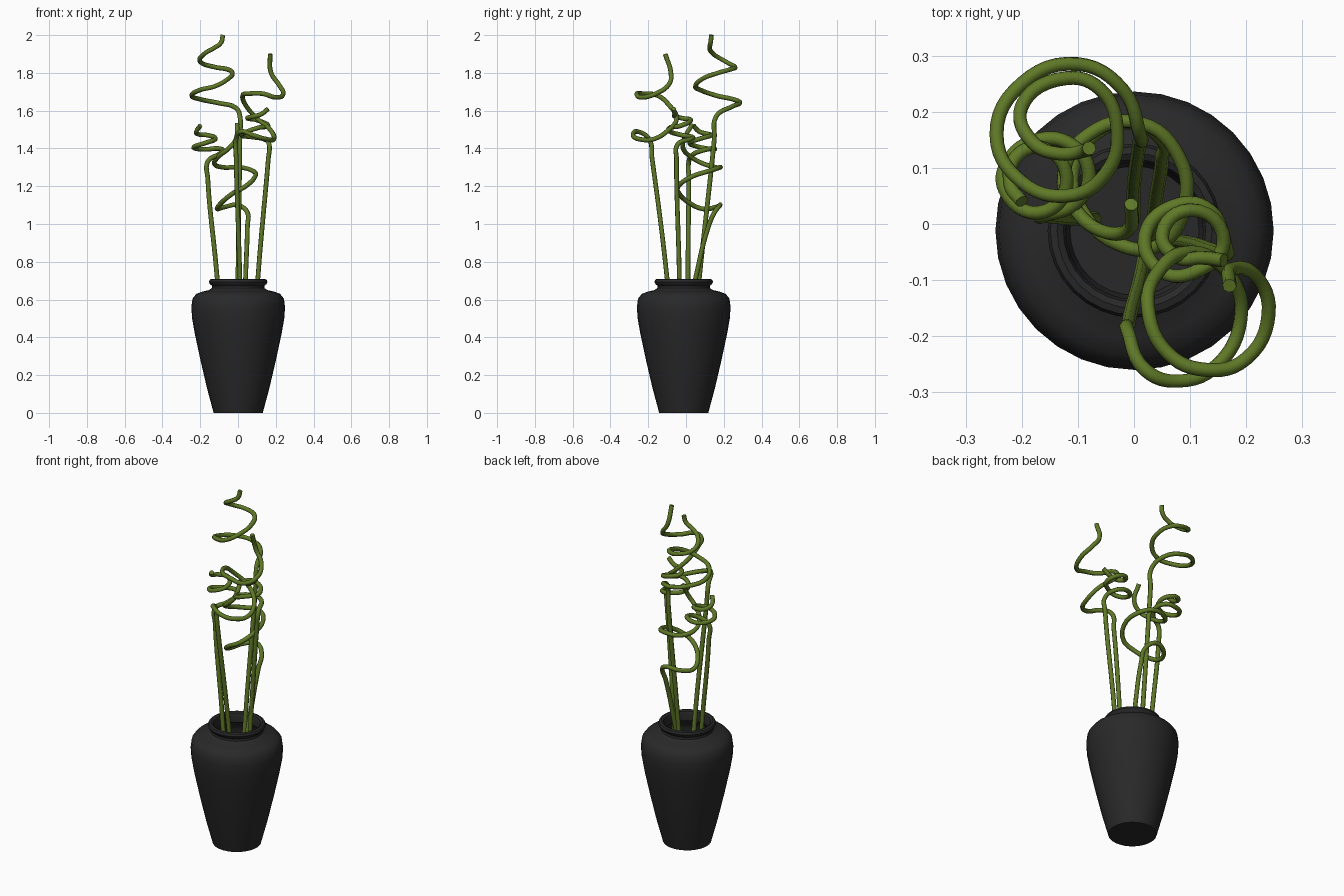
import bpy
import bmesh
from math import tau, radians
from mathutils import Vector

default_cube = bpy.data.objects.get("Cube")
if default_cube:
    bpy.data.objects.remove(default_cube, do_unlink=True)


def make_material(name, colour):
    material = bpy.data.materials.new(name)
    material.use_nodes = True
    material.diffuse_color = (*colour, 1)
    shader = next(n for n in material.node_tree.nodes if n.type == "BSDF_PRINCIPLED")
    shader.inputs["Base Color"].default_value = (*colour, 1)
    shader.inputs["Roughness"].default_value = 0.7
    return material


charcoal = make_material("charcoal ceramic", (0.022, 0.022, 0.022))
stem_green = make_material("stem green", (0.115, 0.19, 0.02))
cut_brown = make_material("cut end brown", (0.15, 0.12, 0.035))


def select_only(obj):
    bpy.ops.object.select_all(action="DESELECT")
    obj.select_set(True)
    bpy.context.view_layer.objects.active = obj


def lathe(name, profile, centre, material, sides):
    """Revolve a (radius, height) profile around the vertical axis."""
    bm = bmesh.new()
    verts = [bm.verts.new((r, 0, z)) for r, z in profile]
    edges = [bm.edges.new(pair) for pair in zip(verts, verts[1:])]
    bmesh.ops.spin(bm, geom=verts + edges, cent=(0, 0, 0), axis=(0, 0, 1),
                   angle=tau, steps=sides, use_merge=True)
    bmesh.ops.remove_doubles(bm, verts=bm.verts, dist=0.0005)
    bmesh.ops.recalc_face_normals(bm, faces=bm.faces)
    mesh = bpy.data.meshes.new(name)
    bm.to_mesh(mesh)
    bm.free()
    mesh.materials.append(material)
    obj = bpy.data.objects.new(name, mesh)
    obj.location = centre
    bpy.context.collection.objects.link(obj)
    select_only(obj)
    bpy.ops.object.shade_smooth_by_angle(angle=radians(40))
    return obj


def curly_stem(name, path, radius=0.0125):
    """Sweep a round tube along a smooth path given in hundredths."""
    curve = bpy.data.curves.new(name, "CURVE")
    curve.dimensions = "3D"
    curve.resolution_u = 6
    curve.bevel_depth = radius
    curve.bevel_resolution = 2
    curve.use_fill_caps = True
    spline = curve.splines.new("BEZIER")
    spline.bezier_points.add(len(path) - 1)
    for point, position in zip(spline.bezier_points, path):
        point.co = Vector(position) / 100
        point.handle_left_type = point.handle_right_type = "AUTO"
    obj = bpy.data.objects.new(name, curve)
    bpy.context.collection.objects.link(obj)
    select_only(obj)
    bpy.ops.object.convert(target="MESH")
    obj = bpy.context.object
    mesh = obj.data
    mesh.materials.clear()
    mesh.materials.append(stem_green)
    mesh.materials.append(cut_brown)
    # The end caps are the only faces with more than four corners
    for face in mesh.polygons:
        face.material_index = 1 if len(face.vertices) > 4 else 0
    bpy.ops.object.shade_smooth_by_angle(angle=radians(50))
    return obj


# Vase: outer wall, shoulder, neck, rolled lip, then the inner wall and floor
vase_profile = [
    (0, 0), (0.13, 0), (0.165, 0.13), (0.2, 0.28), (0.23, 0.42), (0.244, 0.5),
    (0.248, 0.56), (0.242, 0.605), (0.222, 0.63), (0.19, 0.642), (0.155, 0.65),
    (0.14, 0.66), (0.138, 0.672), (0.15, 0.682), (0.155, 0.694), (0.15, 0.706),
    (0.138, 0.71), (0.127, 0.704), (0.122, 0.69), (0.122, 0.65), (0.2, 0.61),
    (0.225, 0.56), (0.18, 0.28), (0.115, 0.03), (0, 0.03),
]
lathe("vase", vase_profile, (0.001, -0.012, 0), charcoal, sides=32)

# Stems: a straight stalk rising from the vase, then a rising coil
curly_stem("back_tall_stem", [
    (0, 1, 10), (0, 7, 71), (1, 15, 145), (1, 16, 157),
    (-2, 24, 162), (-10, 28.5, 164), (-20, 25, 166), (-24.5, 16, 168),
    (-20, 7.5, 171), (-12, 5, 173), (-5, 9, 177), (-3, 17, 180),
    (-6, 24, 182), (-12, 26, 183), (-20, 21, 186), (-18, 14.5, 190),
    (-13, 12.5, 193), (-9, 13, 196), (-8, 13.5, 200),
])

curly_stem("front_tall_stem", [
    (2, -5, 10), (1, -10, 71), (-1, -18, 135), (-1, -19.5, 145),
    (2, -26, 149), (8, -28, 147), (15, -25, 145), (19, -17, 145),
    (17, -9, 150), (10, -5, 156), (4, -9, 163), (2.5, -15, 168),
    (6, -23, 169), (13, -26, 169), (20, -24, 167), (24, -16, 169),
    (21.5, -9, 174), (17.5, -8, 180), (17, -11, 190),
])

curly_stem("left_stem", [
    (7, -3, 10), (10.5, -3.5, 71), (16, -5, 134), (16.5, -4.5, 142),
    (13.5, 2.5, 145), (8, 3.5, 146), (2, -2, 147), (5, -8.5, 149),
    (11, -8.5, 151), (16, -3, 152), (10, 2.5, 155), (5, -2, 156),
    (8, -6, 157), (12, -6, 158), (16, -6.5, 161),
])

curly_stem("right_stem", [
    (-7, 1, 10), (-11, 1, 71), (-16, 1.5, 124), (-16, 1.5, 133),
    (-10, 4, 137), (-8, 9, 139), (-11, 14, 140), (-17, 15, 139.5),
    (-22.5, 11, 140), (-23, 6, 141), (-17, 2, 143), (-12, 7, 145),
    (-16, 13.5, 147), (-21, 12, 147.5), (-22, 7, 149), (-20, 4, 152),
])

curly_stem("centre_low_stem", [
    (3, -4, 30), (4, 5, 71), (5, 12, 99), (5, 15, 106),
    (0, 18, 110), (-7, 16, 109), (-11, 9, 108), (-9, 2, 111),
    (-3, -3.5, 116), (4, -4, 120), (9, 3, 125), (8, 12, 128),
    (1, 18, 130), (-8, 16, 130), (-12.5, 9, 132), (-10, 2, 136),
    (-5, -1.5, 140), (-1, -1, 145), (-0.5, 3.5, 153),
])
